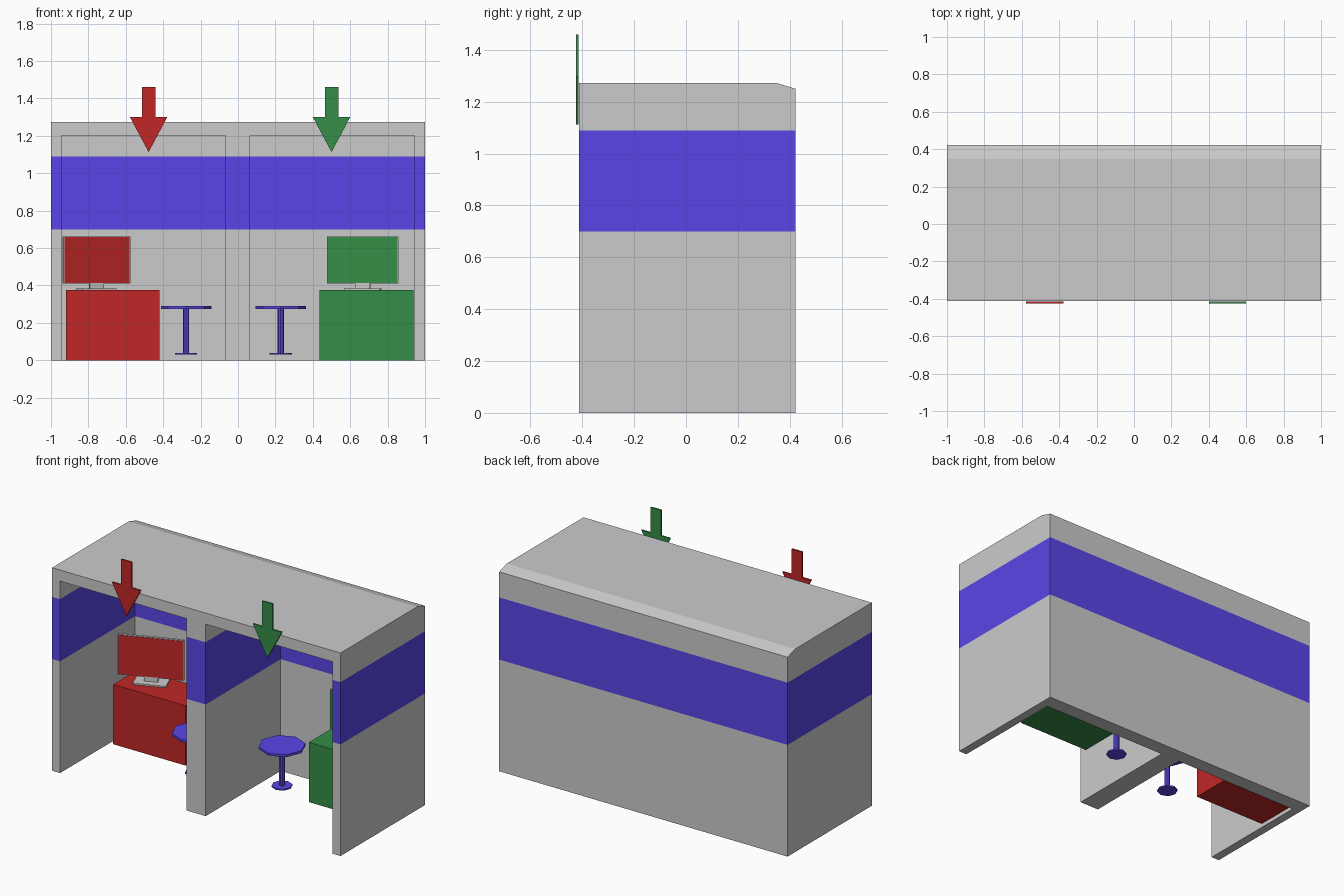
import bpy, bmesh
from math import radians
from mathutils import Matrix, Vector

if "Cube" in bpy.data.objects:
    bpy.data.objects.remove(bpy.data.objects["Cube"])


def material(name, rgb):
    m = bpy.data.materials.new(name)
    m.diffuse_color = (*rgb, 1)
    m.use_nodes = True
    m.node_tree.nodes["Principled BSDF"].inputs["Base Color"].default_value = m.diffuse_color
    return m


BLUE = material("blue", (0.10, 0.06, 0.80))
RED = material("red", (0.53, 0.02, 0.02))
GREEN = material("green", (0.035, 0.27, 0.065))


def add_object(name, bm, mat=None):
    bmesh.ops.recalc_face_normals(bm, faces=bm.faces)
    mesh = bpy.data.meshes.new(name)
    bm.to_mesh(mesh)
    bm.free()
    if mat:
        mesh.materials.append(mat)
    ob = bpy.data.objects.new(name, mesh)
    bpy.context.collection.objects.link(ob)
    return ob


def box(name, lo, hi, mat=None, place=Matrix()):
    lo, hi = Vector(lo), Vector(hi)
    bm = bmesh.new()
    bmesh.ops.create_cube(bm, size=1)
    bm.transform(place @ Matrix.Translation((lo + hi) / 2) @ Matrix.Diagonal((*(hi - lo), 1)))
    return add_object(name, bm, mat)


def prism(name, points, direction, mat=None):
    bm = bmesh.new()
    face = bm.faces.new([bm.verts.new(p) for p in points])
    new = bmesh.ops.extrude_face_region(bm, geom=[face])["geom"]
    bmesh.ops.translate(bm, vec=direction,
                        verts=[v for v in new if isinstance(v, bmesh.types.BMVert)])
    return add_object(name, bm, mat)


def disc(bm, radius, z0, z1, x, y):
    bmesh.ops.create_cone(bm, cap_ends=True, segments=8, radius1=radius, radius2=radius,
                          depth=z1 - z0, matrix=Matrix.Translation((x, y, (z0 + z1) / 2)))


# Booth block: side profile with a sloped back roof edge, two bays cut out
FRONT, BACK, WALL = -0.413, 0.422, 0.33
profile = [(FRONT, 0), (BACK, 0), (BACK, 1.25), (0.347, 1.273), (FRONT, 1.273)]
solid = prism("booth_solid", [(-1, y, z) for y, z in profile], (2, 0, 0))
cutters = []
for x0, x1 in ((-0.945, -0.068), (0.065, 0.945)):
    cutter = box("bay_cutter", (x0, -0.6, -0.2), (x1, WALL, 1.203))
    cutter.hide_render = True
    cutters.append(cutter)
    mod = solid.modifiers.new("bay", "BOOLEAN")
    mod.operation, mod.solver, mod.object = "DIFFERENCE", "EXACT", cutter
bpy.context.view_layer.update()
cut = bpy.data.meshes.new_from_object(
    solid.evaluated_get(bpy.context.evaluated_depsgraph_get()))
for ob in cutters + [solid]:
    bpy.data.objects.remove(ob)

# Split the booth into grey shell and blue band (inside and outside)
BAND = (0.70, 1.09)
for name, keep_band, mat in (("booth_shell", False, None), ("booth_band", True, BLUE)):
    bm = bmesh.new()
    bm.from_mesh(cut)
    bmesh.ops.recalc_face_normals(bm, faces=bm.faces)
    for z in BAND:
        bmesh.ops.bisect_plane(bm, geom=bm.verts[:] + bm.edges[:] + bm.faces[:],
                               plane_co=(0, 0, z), plane_no=(0, 0, 1))
    drop = [f for f in bm.faces
            if (BAND[0] < f.calc_center_median().z < BAND[1]) != keep_band]
    bmesh.ops.delete(bm, geom=drop, context="FACES")
    mesh = bpy.data.meshes.new(name)
    bm.to_mesh(mesh)
    bm.free()
    mesh.materials.clear()
    if mat:
        mesh.materials.append(mat)
    bpy.context.collection.objects.link(bpy.data.objects.new(name, mesh))

# Furniture per bay: label, colour, desk x, monitor x, monitor turn, stool xy, arrow x
bays = (("left", RED, -0.92, -0.757, 22, (-0.278, -0.025), -0.478),
        ("right", GREEN, 0.437, 0.667, -5, (0.228, 0.11), 0.50))
for side, mat, desk_x, mon_x, turn, (sx, sy), arrow_x in bays:
    # Desk against the back wall
    box(f"{side}_desk", (desk_x, 0.078, 0), (desk_x + 0.5, WALL - 0.002, 0.375), mat)

    # Turned monitor: grey frame, coloured screen, neck and foot
    place = Matrix.Translation((mon_x, 0.222, 0)) @ Matrix.Rotation(radians(turn), 4, "Z")
    box(f"{side}_monitor_frame", (-0.192, -0.008, 0.41), (0.192, 0.008, 0.662), None, place)
    box(f"{side}_monitor_screen", (-0.188, -0.01, 0.414), (0.188, -0.007, 0.658), mat, place)
    box(f"{side}_monitor_neck", (-0.04, -0.008, 0.38), (0.04, 0.008, 0.415), None, place)
    box(f"{side}_monitor_foot", (-0.097, -0.05, 0.374), (0.097, 0.05, 0.384), None, place)

    # Stool: octagonal seat, post and base
    bm = bmesh.new()
    disc(bm, 0.135, 0.275, 0.29, sx, sy)
    disc(bm, 0.017, 0.04, 0.275, sx, sy)
    disc(bm, 0.06, 0.031, 0.04, sx, sy)
    add_object(f"{side}_stool", bm, BLUE)

    # Arrow sign on the front
    half = [(0.036, 1.46), (0.036, 1.30), (0.1, 1.30)]
    outline = [(0, 1.113)] + [(-x, z) for x, z in half[::-1]] + half
    prism(f"{side}_arrow", [(arrow_x + x, -0.424, z) for x, z in outline], (0, 0.01, 0), mat)
